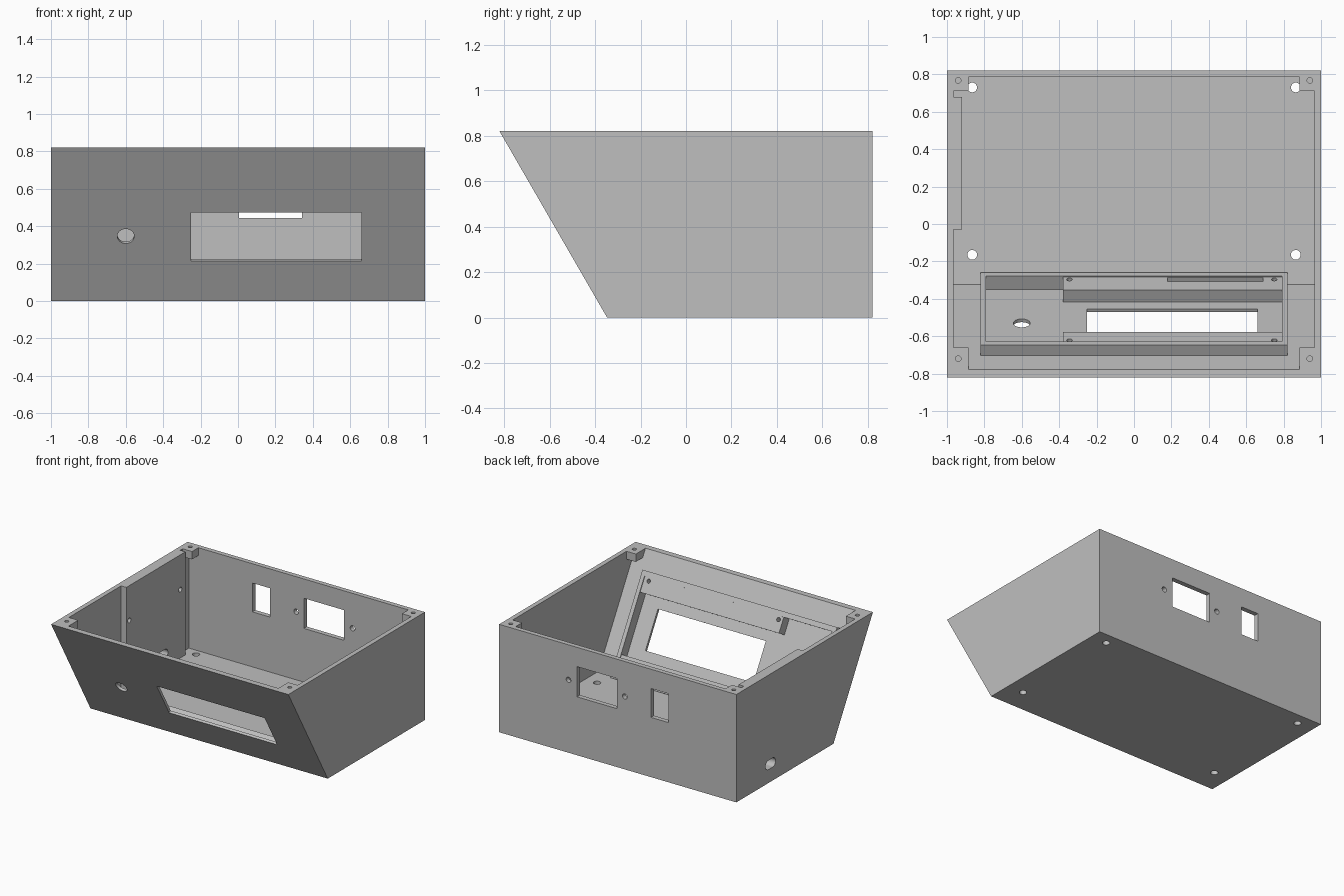
import bpy, math
from mathutils import Vector, Matrix

cube = bpy.data.objects.get("Cube")
if cube:
    bpy.data.objects.remove(cube)

D = H = 0.822            # half depth and height
T = 0.036                # wall thickness
TAN = math.tan(math.radians(30))
FOOT = -D + H * TAN      # bottom edge of the sloped front
SLOPE = 0.039            # front panel thickness
INNER = FOOT + SLOPE / math.cos(math.radians(30))

grey = bpy.data.materials.new("plain_grey")
grey.use_nodes = True
COLOR = (0.52, 0.52, 0.52, 1)
grey.diffuse_color = COLOR
grey.node_tree.nodes["Principled BSDF"].inputs["Base Color"].default_value = COLOR

# Frame of the sloped panel: x, up the slope, inward
PANEL = Matrix(((1, 0, 0, 0),
                (0, -math.sin(math.radians(30)), math.cos(math.radians(30)), FOOT),
                (0, math.cos(math.radians(30)), math.sin(math.radians(30)), 0),
                (0, 0, 0, 1)))
WORLD = Matrix.Identity(4)


def make(name, verts, faces):
    me = bpy.data.meshes.new(name)
    me.from_pydata(verts, [], faces)
    me.materials.append(grey)
    ob = bpy.data.objects.new(name, me)
    bpy.context.collection.objects.link(ob)
    # Consistent outward normals
    import bmesh
    bm = bmesh.new()
    bm.from_mesh(me)
    bmesh.ops.recalc_face_normals(bm, faces=bm.faces)
    bm.to_mesh(me)
    bm.free()
    return ob


def loft(name, a, b):
    n = len(a)
    sides = [(i, (i + 1) % n, n + (i + 1) % n, n + i) for i in range(n)]
    return make(name, a + b, [tuple(range(n)), tuple(range(n, 2 * n))] + sides)


def prism(name, x0, x1, profile):
    return loft(name, [Vector((x0, y, z)) for y, z in profile],
                [Vector((x1, y, z)) for y, z in profile])


def box(name, x, y, z, frame=WORLD):
    ring = [(x[0], y[0]), (x[1], y[0]), (x[1], y[1]), (x[0], y[1])]
    return loft(name, [frame @ Vector((p, q, z[0])) for p, q in ring],
                [frame @ Vector((p, q, z[1])) for p, q in ring])


def rod(name, x, y, z, r, frame=WORLD, stretch=0):
    ring = []
    for i in range(32):
        t = 2 * math.pi * (i + 0.5) / 32
        ring.append((x + r * math.cos(t) + math.copysign(stretch, math.cos(t)), y + r * math.sin(t)))
    return loft(name, [frame @ Vector((p, q, z[0])) for p, q in ring],
                [frame @ Vector((p, q, z[1])) for p, q in ring])


def cut(target, *cutters):
    for c in cutters:
        c.hide_render = True
        m = target.modifiers.new("cut", "BOOLEAN")
        m.operation, m.solver, m.object = "DIFFERENCE", "EXACT", c
    bpy.context.view_layer.update()
    me = bpy.data.meshes.new_from_object(target.evaluated_get(bpy.context.evaluated_depsgraph_get()))
    target.modifiers.clear()
    target.data = me
    for c in cutters:
        bpy.data.objects.remove(c)


BACK = Matrix.Rotation(math.radians(90), 4, 'X')     # local (x, z, -y)
SIDE = Matrix(((0, 0, 1, 0), (1, 0, 0, 0), (0, 1, 0, 0), (0, 0, 0, 1)))  # local (y, z, x)
RECESS = ((-0.79, 0.79), (0.038, 0.74), (0.02, 0.2))
WALL = (-D - 0.05, -D + 0.08)
LEFT_WALL = (-1.1, -0.88)

# Open case with sloped front
case = prism("case", -1, 1, [(FOOT, 0), (D, 0), (D, H), (-D, H)])
top = H + 0.1
cutters = [prism("cavity", T - 1, 1 - T, [(INNER - T * TAN, T), (D - T, T), (D - T, top), (INNER - top * TAN, top)]),
           box("recess_cut", *RECESS, PANEL),
           box("window_cut", (-0.25, 0.66), (0.248, 0.548), (-0.1, 0.1), PANEL),
           rod("knob_cut", -0.6, 0.4, (-0.1, 0.1), 0.045, PANEL),
           box("socket_cut", (0.005, 0.343), (0.445, 0.675), WALL, BACK),
           box("switch_cut", (-0.43, -0.28), (0.455, 0.675), WALL, BACK),
           rod("cable_cut", 0.41, 0.137, LEFT_WALL, 0.035, SIDE, 0.025)]
for x in (-0.06, 0.415):
    cutters.append(rod("socket_screw_cut", x, 0.555, WALL, 0.02, BACK))
for x in (-0.865, 0.865):
    for y in (-0.165, 0.73):
        cutters.append(rod("foot_cut", x, y, (-0.1, 0.1), 0.026))
cut(case, *cutters)

# Raised frame behind the sloped panel
frame = box("display_frame", (-0.82, 0.82), (0, 0.778), (0.03, 0.1025), PANEL)
cut(frame, box("recess_cut", *RECESS, PANEL))

# Mounting rails above and below the window
for name, u, screw in (("lower_rail", (0.038, 0.175), 0.064), ("upper_rail", (0.624, 0.74), 0.714)):
    rail = box(name, (-0.38, 0.79), u, (0.02, 0.096), PANEL)
    holes = [rod("screw_cut", x, screw, (0.05, 0.15), 0.015, PANEL) for x in (-0.345, 0.75)]
    if name == "lower_rail":
        holes.append(box("slot_cut", (0.18, 0.69), (0.046, 0.084), (0.05, 0.15), PANEL))
    cut(rail, *holes)

# Thickened inside panel on the right-hand wall
panel = box("side_panel", (T - 1, -0.92), (-0.03, 0.68), (T, H))
cut(panel, rod("cable_cut", 0.41, 0.137, LEFT_WALL, 0.035, SIDE, 0.025),
    *[rod("panel_screw_cut", y, 0.557, (-0.96, -0.88), 0.018, SIDE) for y in (0.006, 0.62)])

# Corner blocks for the lid screws
LOW = H - 0.06
for side, label in ((-1, "right"), (1, "left")):
    a, b = side * (1 - T), side * 0.885
    back = prism("back_block_" + label, a, b, [(0.71, LOW), (D - T, LOW), (D - T, H), (0.71, H)])
    front = prism("front_block_" + label, a, b,
                  [(INNER - LOW * TAN, LOW), (-0.66, LOW), (-0.66, H), (INNER - H * TAN, H)])
    for block, y in ((back, 0.768), (front, -0.72)):
        cut(block, rod("lid_screw_cut", side * 0.94, y, (LOW + 0.01, H + 0.1), 0.015))
